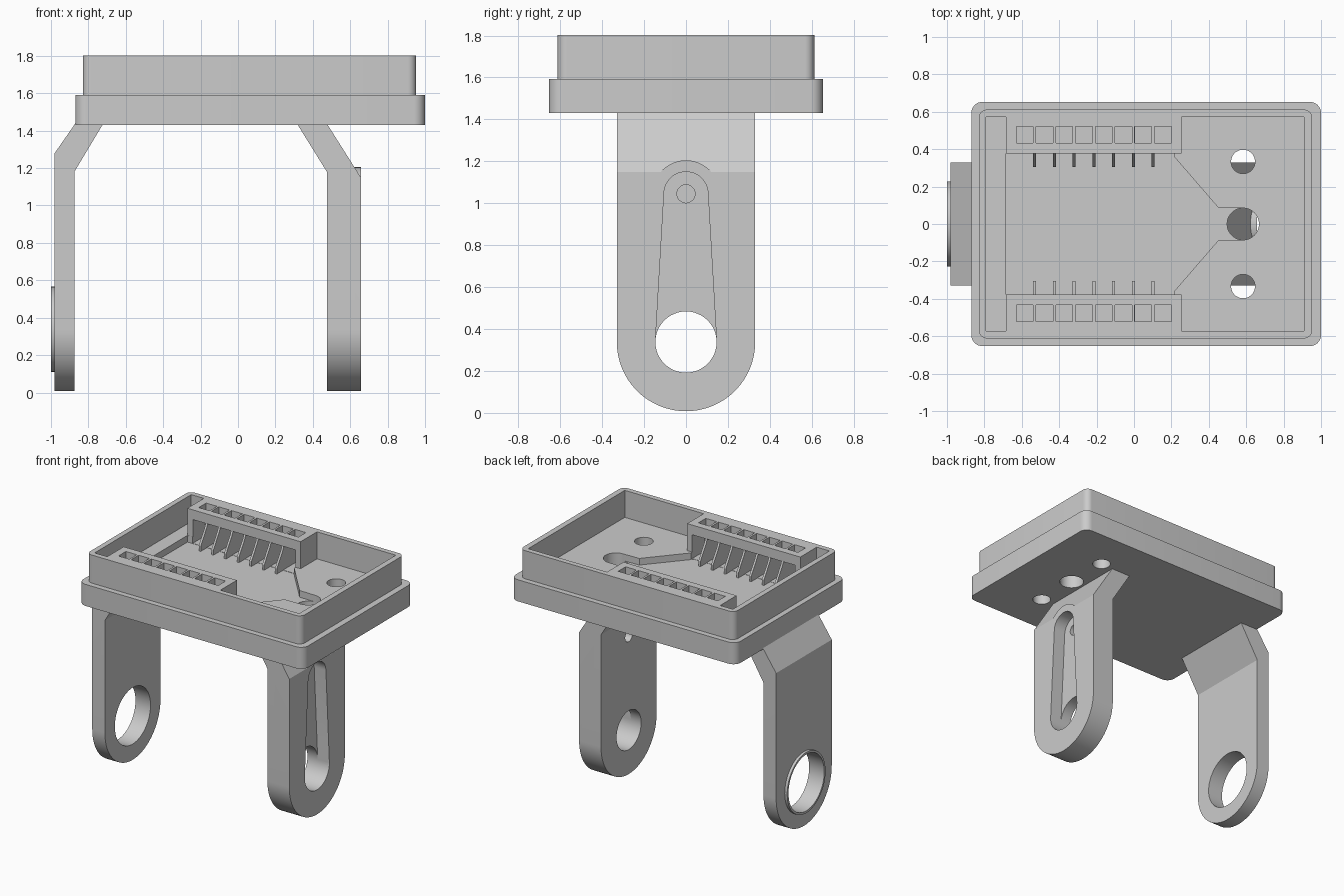
import bpy, bmesh
from math import sin, cos, pi, radians

cube = bpy.data.objects.get("Cube")
if cube:
    bpy.data.objects.remove(cube, do_unlink=True)

grey = bpy.data.materials.new("light_grey")
grey.use_nodes = True
colour = (0.6, 0.6, 0.6, 1)
grey.diffuse_color = colour
for node in grey.node_tree.nodes:
    if node.type == 'BSDF_PRINCIPLED':
        node.inputs["Base Color"].default_value = colour


def arc(cx, cy, r, start=0, end=360, n=48):
    full = end - start == 360
    steps = n if full else n + 1
    angles = [radians(start + (end - start) * i / n) for i in range(steps)]
    return [(cx + r * cos(a), cy + r * sin(a)) for a in angles]


def rounded(x0, x1, y, r):
    return (arc(x1 - r, y - r, r, 0, 90, 8) + arc(x0 + r, y - r, r, 90, 180, 8)
            + arc(x0 + r, r - y, r, 180, 270, 8) + arc(x1 - r, r - y, r, 270, 360, 8))


def rect(x0, x1, y0, y1):
    return [(x0, y0), (x1, y0), (x1, y1), (x0, y1)]


def prism(name, points, axis, lo, hi):
    """Extrude a flat outline along one axis."""
    place = {'X': lambda a, b, h: (h, a, b),
             'Y': lambda a, b, h: (a, h, b),
             'Z': lambda a, b, h: (a, b, h)}[axis]
    bm = bmesh.new()
    low = [bm.verts.new(place(a, b, lo)) for a, b in points]
    high = [bm.verts.new(place(a, b, hi)) for a, b in points]
    bm.faces.new(low)
    bm.faces.new(high)
    for i in range(len(points)):
        j = (i + 1) % len(points)
        bm.faces.new((low[i], low[j], high[j], high[i]))
    bmesh.ops.recalc_face_normals(bm, faces=bm.faces)
    mesh = bpy.data.meshes.new(name)
    bm.to_mesh(mesh)
    bm.free()
    mesh.materials.append(grey)
    obj = bpy.data.objects.new(name, mesh)
    bpy.context.collection.objects.link(obj)
    return obj


def combine(obj, operation, *tools):
    """Apply booleans in order and discard the tools."""
    for tool in tools:
        mod = obj.modifiers.new("shape", 'BOOLEAN')
        mod.operation = operation
        mod.solver = 'EXACT'
        mod.object = tool
    graph = bpy.context.evaluated_depsgraph_get()
    mesh = bpy.data.meshes.new_from_object(obj.evaluated_get(graph))
    obj.modifiers.clear()
    obj.data = mesh
    for tool in tools:
        bpy.data.objects.remove(tool, do_unlink=True)


def cut(points, axis, lo, hi):
    tool = prism("cutter", points, axis, lo, hi)
    tool.hide_render = True
    return tool


# Tray: wide base with a narrower upper wall
tray = prism("tray", rounded(-0.87, 1.0, 0.653, 0.06), 'Z', 1.43, 1.592)
combine(tray, 'UNION', prism("upper_wall", rounded(-0.83, 0.953, 0.612, 0.045), 'Z', 1.5, 1.803))

# Cavity between the two connector blocks, and the funnel-shaped channel
half = [(0.91, 0.573), (0.255, 0.573), (0.255, 0.378), (-0.685, 0.378), (-0.685, 0.573), (-0.79, 0.573)]
cavity = half + [(x, -y) for x, y in reversed(half)]
half = [(0.58, 0.085), (0.45, 0.088), (0.2, 0.377), (-0.684, 0.377)]
channel = half + [(x, -y) for x, y in reversed(half)]
combine(tray, 'DIFFERENCE', cut(cavity, 'Z', 1.6, 2), cut(channel, 'Z', 1.55, 2))

# Screw holes and the central cable hole
holes = [cut(arc(0.583, y, r), 'Z', 1.3, 2) for y, r in ((0.333, 0.064), (0, 0.085), (-0.333, 0.064))]
combine(tray, 'DIFFERENCE', *holes)

# Connector blocks: open fronts and eight top pockets each
tools = []
for side in (1, -1):
    y0, y1 = sorted((side * 0.35, side * 0.525))
    tools.append(cut(rect(-0.64, 0.213, y0, y1), 'Z', 1.552, 1.73))
    y0, y1 = sorted((side * 0.432, side * 0.52))
    for i in range(8):
        x = -0.584 + 0.1055 * i
        tools.append(cut(rect(x - 0.045, x + 0.045, y0, y1), 'Z', 1.7, 2))
combine(tray, 'DIFFERENCE', *tools)

# Slanted dividers inside the connector blocks
outline = [(0.305, 1.545), (0.53, 1.545), (0.53, 1.735), (0.39, 1.735), (0.375, 1.7), (0.305, 1.59)]
parts = [tray]
for side, label in ((1, "back"), (-1, "front")):
    for i in range(7):
        x = -0.531 + 0.1055 * i
        parts.append(prism(f"{label}_divider_{i + 1}", [(side * y, z) for y, z in outline],
                           'X', x - 0.008, x + 0.008))


def arm(name, profile):
    """Bent strap with a rounded lower end."""
    obj = prism(name, profile, 'Y', -0.5, 0.5)
    strap = arc(0, 0.338, 0.33, 180, 360) + [(0.33, 2), (-0.33, 2)]
    combine(obj, 'INTERSECT', cut(strap, 'X', -2, 2))
    parts.append(obj)
    return obj


# Right arm with a collared bearing hole
right_arm = arm("right_arm", [(-0.98, -0.1), (-0.875, -0.1), (-0.875, 1.18), (-0.725, 1.43),
                              (-0.725, 1.45), (-0.862, 1.45), (-0.98, 1.28)])
combine(right_arm, 'UNION', prism("collar", arc(0, 0.338, 0.228), 'X', -1.0, -0.95))
combine(right_arm, 'DIFFERENCE', cut(arc(0, 0.338, 0.212), 'X', -1.2, -0.7))

# Left arm with a boss, a tapered lever recess and through holes
left_arm = arm("left_arm", [(0.475, -0.1), (0.657, -0.1), (0.657, 1.15), (0.48, 1.43),
                            (0.48, 1.45), (0.32, 1.45), (0.32, 1.43), (0.475, 1.18)])
combine(left_arm, 'UNION', prism("boss", arc(0, 1.045, 0.16), 'X', 0.52, 0.657))
lever = arc(0, 1.045, 0.105, 0, 180, 24) + arc(0, 0.338, 0.146, 180, 360, 24)
combine(left_arm, 'DIFFERENCE', cut(lever, 'X', 0.56, 0.9),
        cut(arc(0, 0.338, 0.146), 'X', 0.3, 0.8), cut(arc(0, 1.045, 0.043), 'X', 0.3, 0.8))

# Smooth the round surfaces and keep the edges sharp
bpy.ops.object.select_all(action='DESELECT')
for obj in parts:
    obj.select_set(True)
bpy.context.view_layer.objects.active = tray
bpy.ops.object.shade_smooth_by_angle(angle=radians(30))
